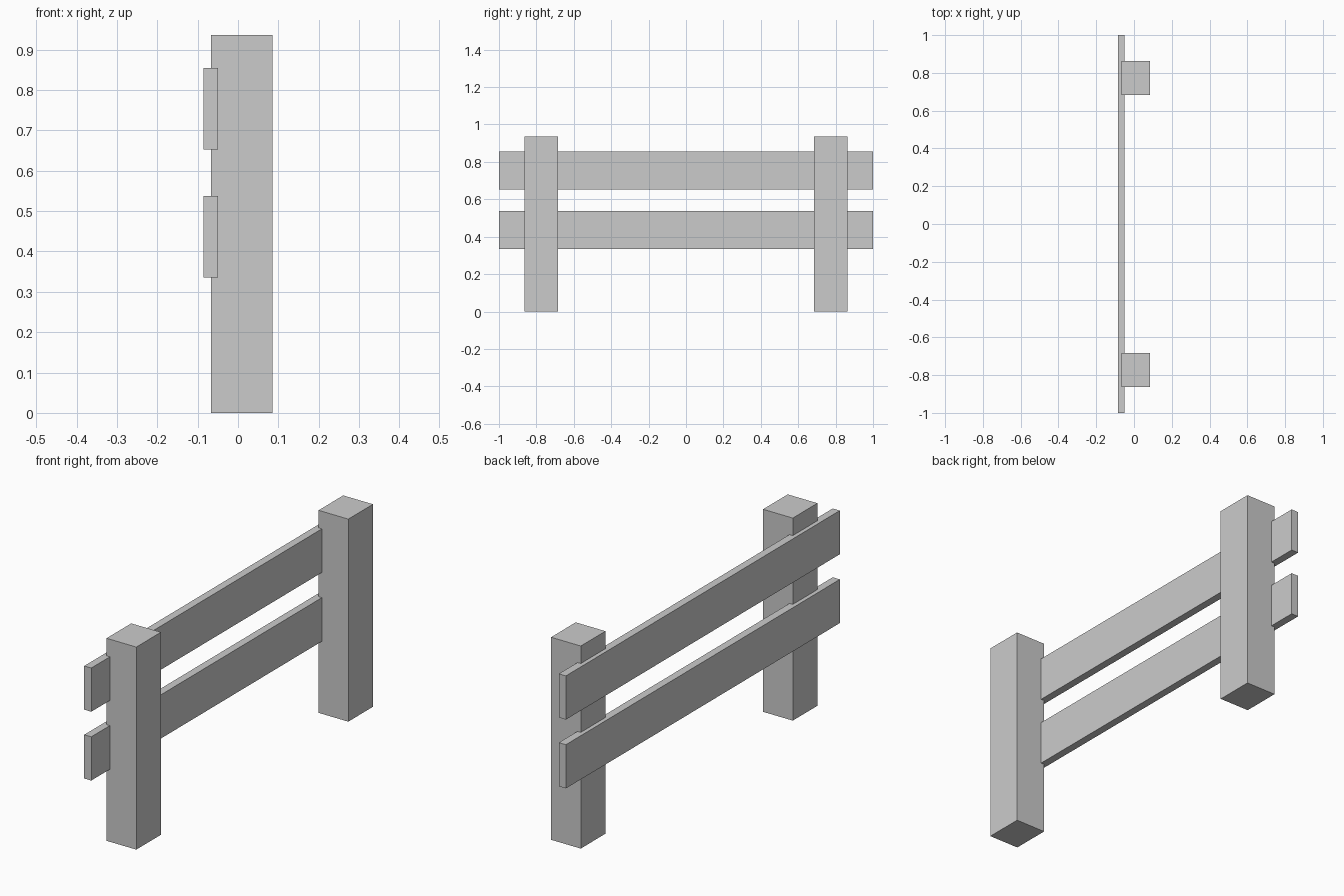
import bpy

if "Cube" in bpy.data.objects:
    bpy.data.objects.remove(bpy.data.objects["Cube"])


def box(name, lo, hi):
    """Axis-aligned box between two corners."""
    bpy.ops.mesh.primitive_cube_add(size=1, location=[(a + b) / 2 for a, b in zip(lo, hi)])
    ob = bpy.context.object
    ob.name = name
    ob.scale = [b - a for a, b in zip(lo, hi)]
    bpy.ops.object.transform_apply(location=False, rotation=False, scale=True)
    return ob


# Square posts at both ends
for name, y in (("front_post", -0.774), ("back_post", 0.774)):
    box(name, (-0.067, y - 0.09, 0), (0.085, y + 0.09, 0.936))

# Horizontal planks, let slightly into the posts
for name, z in (("lower_rail", 0.335), ("upper_rail", 0.653)):
    box(name, (-0.086, -1, z), (-0.05, 1, z + 0.202))
